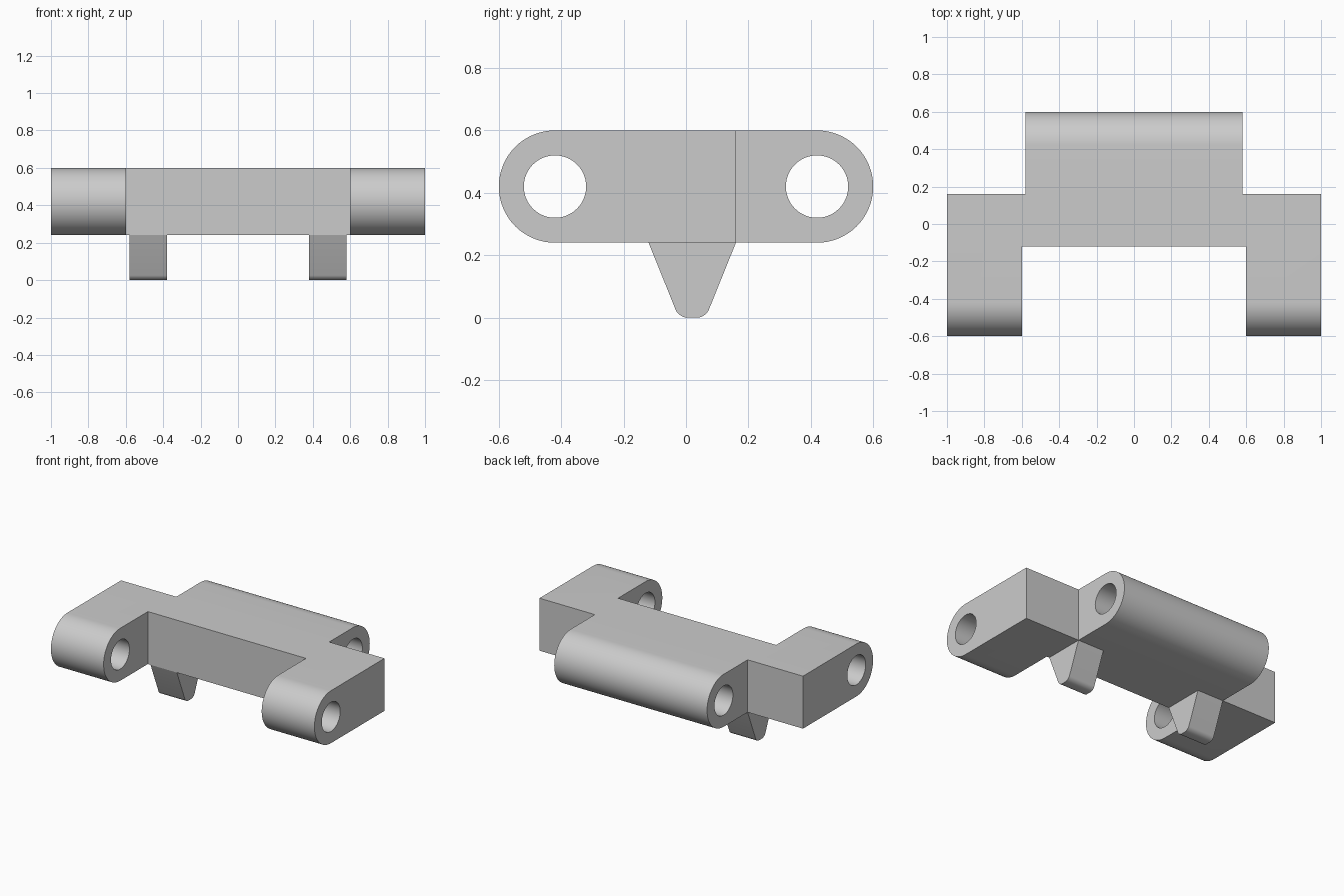
import bpy, bmesh, math
from mathutils import Vector

if "Cube" in bpy.data.objects:
    bpy.data.objects.remove(bpy.data.objects["Cube"], do_unlink=True)

grey = bpy.data.materials.new("light grey")
grey.use_nodes = True
grey.diffuse_color = (0.6, 0.6, 0.6, 1)
grey.node_tree.nodes["Principled BSDF"].inputs["Base Color"].default_value = grey.diffuse_color

BOTTOM, TOP = 0.24, 0.6
RADIUS = (TOP - BOTTOM) / 2
AXIS_Y, AXIS_Z = 0.42, BOTTOM + RADIUS


def prism(name, points, direction):
    """Extrude a closed outline of 3D points along a direction."""
    bm = bmesh.new()
    face = bm.faces.new([bm.verts.new(p) for p in points])
    grown = bmesh.ops.extrude_face_region(bm, geom=[face])["geom"]
    verts = [v for v in grown if isinstance(v, bmesh.types.BMVert)]
    bmesh.ops.translate(bm, verts=verts, vec=Vector(direction))
    bmesh.ops.recalc_face_normals(bm, faces=bm.faces)
    mesh = bpy.data.meshes.new(name)
    bm.to_mesh(mesh)
    bm.free()
    mesh.materials.append(grey)
    obj = bpy.data.objects.new(name, mesh)
    bpy.context.collection.objects.link(obj)
    return obj


def arc(y, radius, start, end, steps, x):
    """Points on a circular arc in a side plane."""
    angles = [math.radians(start + (end - start) * i / steps) for i in range(steps + 1)]
    return [(x, y + radius * math.cos(a), AXIS_Z + radius * math.sin(a)) for a in angles]


def boolean(obj, tool, operation):
    """Apply a boolean and discard the tool."""
    tool.hide_render = True
    mod = obj.modifiers.new(operation.lower(), 'BOOLEAN')
    mod.operation, mod.object, mod.solver = operation, tool, 'EXACT'
    bpy.context.view_layer.objects.active = obj
    bpy.ops.object.modifier_apply(modifier=mod.name)
    bpy.data.objects.remove(tool, do_unlink=True)


def smooth(obj):
    bpy.ops.object.select_all(action='DESELECT')
    obj.select_set(True)
    bpy.context.view_layer.objects.active = obj
    bpy.ops.object.shade_smooth_by_angle(angle=math.radians(30))


# Link body: stepped plan outline trimmed to a round-ended side profile
half = [(0.6, -0.12), (0.6, -0.7), (1, -0.7), (1, 0.16), (0.58, 0.16), (0.58, 0.7)]
plan = half + [(-x, y) for x, y in reversed(half)]
body = prism("link_body", [(x, y, 0.1) for x, y in plan], (0, 0, 0.7))
side = arc(AXIS_Y, RADIUS, -90, 90, 32, -1.1) + arc(-AXIS_Y, RADIUS, 90, 270, 32, -1.1)
boolean(body, prism("side_trim", side, (2.2, 0, 0)), 'INTERSECT')

# Pin holes through the lugs and the rear barrel
for y in (-AXIS_Y, AXIS_Y):
    circle = arc(y, 0.1, 0, 360, 48, -1.2)[:-1]
    boolean(body, prism("pin_hole", circle, (2.4, 0, 0)), 'DIFFERENCE')
smooth(body)

# Tapered guide teeth with rounded tips
for name, x in (("right_tooth", -0.58), ("left_tooth", 0.38)):
    outline = [(-0.12, BOTTOM), (-0.023, 0), (0.063, 0), (0.16, BOTTOM)]
    tooth = prism(name, [(x, y, z) for y, z in outline], (0.2, 0, 0))
    bm = bmesh.new()
    bm.from_mesh(tooth.data)
    tips = [e for e in bm.edges if all(v.co.z < 0.01 for v in e.verts)
            and abs(e.verts[0].co.x - e.verts[1].co.x) > 0.1]
    bmesh.ops.bevel(bm, geom=tips, offset=0.027, segments=6, profile=0.5, affect='EDGES')
    bm.to_mesh(tooth.data)
    bm.free()
    smooth(tooth)
